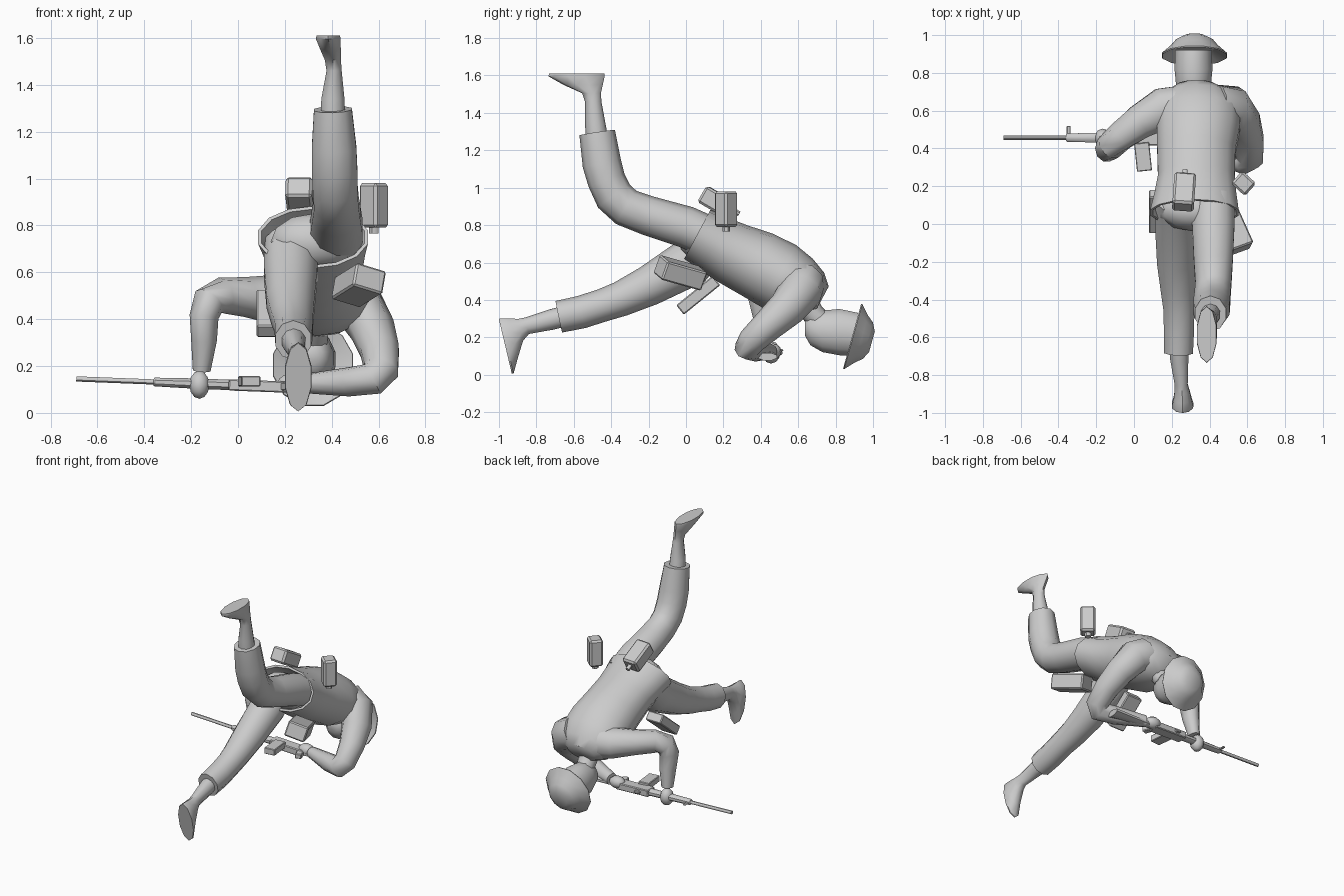
import bpy, bmesh, math
from mathutils import Vector, Matrix, Euler

grey = bpy.data.materials.new("plain grey")
grey.diffuse_color = (0.6, 0.6, 0.6, 1)


def finish(name, bm, angle=45):
    bmesh.ops.recalc_face_normals(bm, faces=bm.faces)
    me = bpy.data.meshes.new(name)
    bm.to_mesh(me)
    bm.free()
    me.materials.append(grey)
    for p in me.polygons:
        p.use_smooth = True
    me.set_sharp_from_angle(angle=math.radians(angle))
    ob = bpy.data.objects.new(name, me)
    bpy.context.collection.objects.link(ob)
    return ob


def loft(name, pts, ref=(1, 0, 0), axis=None, sides=10, angle=45):
    """Tube through (x, y, z, radius along ref, radius across)."""
    bm = bmesh.new()
    cs = [Vector(p[:3]) for p in pts]
    rings = []
    for i, p in enumerate(pts):
        if axis:
            t = Vector(axis).normalized()
        else:
            t = Vector()
            if i:
                t += (cs[i] - cs[i - 1]).normalized()
            if i < len(cs) - 1:
                t += (cs[i + 1] - cs[i]).normalized()
            t.normalize()
        a = Vector(ref)
        a = (a - t * a.dot(t)).normalized()
        b = t.cross(a)
        rings.append([bm.verts.new(cs[i] + a * p[3] * math.cos(w) + b * p[4] * math.sin(w))
                      for w in (2 * math.pi * (k + 0.5) / sides for k in range(sides))])
    for r, s in zip(rings, rings[1:]):
        for k in range(sides):
            n = (k + 1) % sides
            bm.faces.new((r[k], r[n], s[n], s[k]))
    bm.faces.new(rings[0])
    bm.faces.new(rings[-1])
    return finish(name, bm, angle)


def box(name, loc, size, rot=(0, 0, 0), bevel=0.0):
    bm = bmesh.new()
    bmesh.ops.create_cube(bm, size=1)
    bmesh.ops.scale(bm, vec=size, verts=bm.verts)
    if bevel:
        bmesh.ops.bevel(bm, geom=bm.edges[:], offset=bevel, segments=1, affect='EDGES')
    m = Matrix.Translation(loc) @ Euler([math.radians(r) for r in rot]).to_matrix().to_4x4()
    bmesh.ops.transform(bm, matrix=m, verts=bm.verts)
    return finish(name, bm, 20)


def ball(name, loc, size, rot=(0, 0, 0)):
    bm = bmesh.new()
    bmesh.ops.create_uvsphere(bm, u_segments=10, v_segments=6, radius=1)
    m = Matrix.Translation(loc) @ Euler([math.radians(r) for r in rot]).to_matrix().to_4x4()
    bmesh.ops.transform(bm, matrix=m @ Matrix.Diagonal((*size, 1)), verts=bm.verts)
    return finish(name, bm, 60)


# Jacket with a recessed open hem, and hips inside it
loft("jacket", [(.32, .15, .70, .18, .11), (.32, .06, .75, .225, .135), (.32, .06, .75, .24, .15),
                (.325, .15, .70, .222, .158), (.33, .245, .65, .208, .17), (.33, .38, .59, .212, .185),
                (.34, .50, .525, .225, .19), (.34, .60, .475, .23, .165), (.335, .68, .435, .19, .125),
                (.33, .73, .41, .11, .07)], axis=(0, .88, -.47), sides=14)
ball("hips", (.32, .07, .73), (.19, .11, .12))

# Raised leg and boot
loft("raised_trouser_leg", [(.42, .14, .73, .115, .11), (.42, 0, .79, .118, .112), (.42, -.2, .85, .108, .106),
                            (.42, -.32, .895, .10, .104), (.415, -.385, .955, .10, .105),
                            (.412, -.425, 1.04, .102, .102), (.41, -.45, 1.13, .10, .104),
                            (.405, -.475, 1.295, .085, .096)])
loft("raised_boot", [(.405, -.475, 1.26, .055, .06), (.405, -.485, 1.34, .052, .055),
                     (.41, -.496, 1.46, .034, .044), (.405, -.505, 1.505, .036, .05),
                     (.395, -.55, 1.55, .046, .105), (.385, -.585, 1.595, .055, .15),
                     (.385, -.585, 1.61, .053, .148)], axis=(0, 0, 1))

# Supporting leg and boot
loft("standing_trouser_leg", [(.225, .14, .72, .12, .11), (.225, .02, .60, .12, .13), (.225, -.2, .475, .108, .108),
                              (.232, -.35, .405, .094, .094), (.238, -.45, .37, .086, .088),
                              (.238, -.56, .335, .084, .088), (.236, -.68, .31, .08, .086)])
loft("standing_boot", [(.236, -.64, .315, .055, .055), (.24, -.72, .295, .05, .055),
                       (.25, -.85, .262, .036, .045), (.255, -.885, .24, .042, .06),
                       (.257, -.925, .195, .05, .11), (.257, -.957, .154, .06, .152),
                       (.257, -.966, .152, .057, .15)], axis=(0, -.97, -.23))

# Arms and hands
loft("front_arm", [(.27, .62, .47, .12, .12), (.15, .61, .485, .115, .105), (.03, .54, .495, .095, .085),
                   (-.07, .465, .50, .08, .078), (-.125, .415, .475, .078, .072), (-.145, .40, .41, .072, .062),
                   (-.145, .415, .31, .06, .055), (-.155, .435, .18, .042, .038)], ref=(0, 1, 0))
ball("front_hand", (-.165, .455, .12), (.045, .05, .06))
loft("rear_arm", [(.44, .62, .49, .12, .12), (.52, .615, .45, .12, .115), (.575, .54, .355, .102, .098),
                  (.605, .44, .265, .086, .086), (.61, .355, .185, .075, .08), (.575, .33, .145, .07, .072),
                  (.47, .375, .132, .062, .062), (.28, .45, .125, .042, .04)], ref=(.24, .54, -.46))
ball("rear_hand", (.225, .465, .125), (.06, .045, .042))

# Neck, head and brimmed hat
loft("neck", [(.325, .60, .45, .075, .075), (.32, .68, .325, .065, .06), (.315, .76, .25, .065, .06)])
loft("head", [(.315, .635, .25, .045, .04), (.315, .665, .24, .075, .085), (.315, .73, .232, .095, .115),
              (.315, .82, .228, .104, .128), (.315, .92, .215, .10, .12)], axis=(0, 1, 0), sides=12, angle=60)


def hat_ring(height, radius):
    return (.32, .89 + .963 * height, .205 - .268 * height, radius * .95, radius)


loft("hat", [hat_ring(*p) for p in ((.04, .11), (-.002, .184), (.004, .187), (.05, .135), (.085, .105), (.108, .06))],
     axis=(0, .963, -.268), sides=12, angle=30)

# Belt pouches and flask
box("back_pouch", (.265, .17, .92), (.115, .19, .10), (-30, 0, -4), .012)
loft("back_pouch_stud", [(.27, .25, .88, .015, .015), (.27, .285, .86, .015, .015)], sides=8)
box("flask", (.58, .215, .885), (.10, .09, .19), (0, 0, -42), .012)
loft("flask_cap", [(.58, .215, .80, .022, .022), (.58, .215, .765, .022, .022)], sides=8)
box("side_pouch", (.515, -.03, .545), (.14, .24, .105), (-15, 16, 20), .008)
box("front_pouch", (.14, .065, .425), (.12, .25, .065), (39, 0, 0), .006)

# Rifle lying on its side, slightly nose up


def rz(x):
    return .118 - .039 * x


def rifle_box(name, x0, x1, y, wide, tall, lift=0.0):
    x = (x0 + x1) / 2
    box(name, (x, y, rz(x) + lift), (x1 - x0, wide, tall), (0, 2.2, 0), .005)


loft("barrel", [(-.69, .457, rz(-.69), .012, .012), (-.30, .457, rz(-.30), .012, .012)], ref=(0, 1, 0), sides=8)
loft("hand_guard", [(-.36, .457, rz(-.36), .018, .018), (-.355, .457, rz(-.355), .024, .02),
                    (-.18, .457, rz(-.18), .028, .024), (-.03, .457, rz(-.03), .03, .024)], ref=(0, 1, 0), sides=8)
rifle_box("front_sight", -.357, -.335, .49, .06, .012)
rifle_box("receiver", -.04, .22, .455, .08, .048)
rifle_box("rear_sight", .02, .06, .50, .03, .02)
box("magazine", (.048, .355, .135), (.08, .15, .045), (0, 0, 6), .004)
box("grip", (.21, .41, .112), (.045, .09, .035), (0, 0, 20), .005)
loft("stock", [(.20, .455, rz(.20), .03, .02), (.30, .45, rz(.30), .03, .02), (.55, .435, rz(.55), .055, .022)],
     ref=(0, 1, 0), sides=8)
